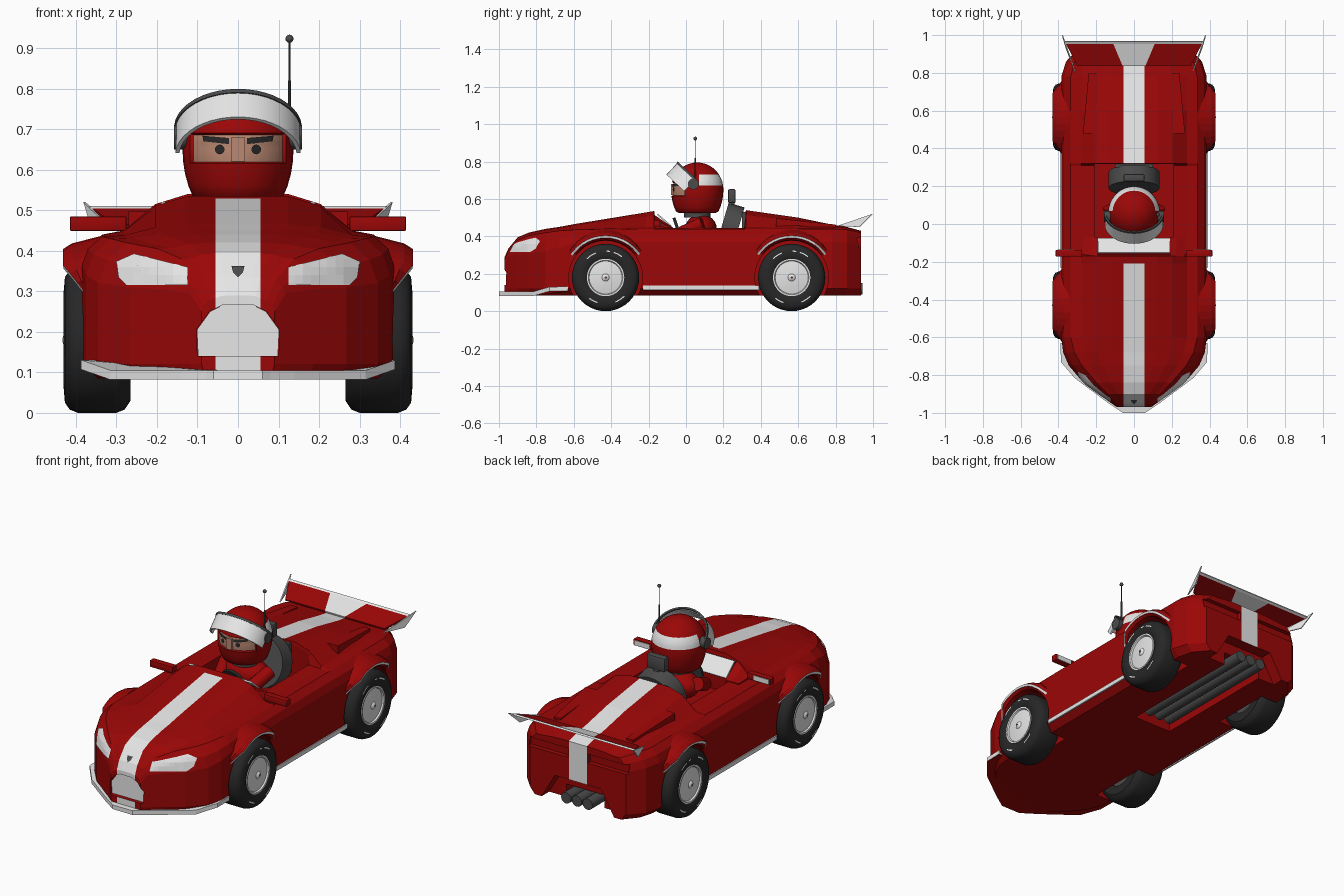
import bpy, bmesh
from math import sin, cos, pi, radians
from mathutils import Vector, Matrix
from mathutils.bvhtree import BVHTree

if "Cube" in bpy.data.objects:
    bpy.data.objects.remove(bpy.data.objects["Cube"])


def material(name, r, g, b):
    m = bpy.data.materials.new(name)
    m.use_nodes = True
    m.diffuse_color = (r, g, b, 1)
    m.node_tree.nodes["Principled BSDF"].inputs["Base Color"].default_value = (r, g, b, 1)
    return m


RED = material("racing red", .33, .002, .002)
WHITE = material("white", .8, .8, .8)
GREY = material("dark grey", .07, .07, .07)
TIRE = material("tire black", .02, .02, .02)
RIM = material("rim silver", .78, .78, .78)
SKIN = material("skin", .5, .25, .17)


def finish(name, bm, mats, smooth=False, fix=True):
    if fix:
        bmesh.ops.recalc_face_normals(bm, faces=bm.faces)
    me = bpy.data.meshes.new(name)
    bm.to_mesh(me)
    bm.free()
    for m in mats:
        me.materials.append(m)
    ob = bpy.data.objects.new(name, me)
    bpy.context.collection.objects.link(ob)
    bpy.ops.object.select_all(action='DESELECT')
    ob.select_set(True)
    bpy.context.view_layer.objects.active = ob
    if smooth:
        bpy.ops.object.shade_smooth_by_angle(angle=radians(40))
    return ob


def slice_at(bm, axis, *values):
    for v in values:
        co, no = Vector(), Vector()
        co[axis], no[axis] = v, 1
        bmesh.ops.bisect_plane(bm, geom=bm.verts[:] + bm.edges[:] + bm.faces[:], plane_co=co, plane_no=no)


def loft(bm, rings, closed=True, caps=True, mats=None):
    rows = [[bm.verts.new(p) for p in r] for r in rings]
    n = len(rows[0])
    for a, b in zip(rows, rows[1:]):
        for i in range(n if closed else n - 1):
            j = (i + 1) % n
            f = bm.faces.new((a[i], a[j], b[j], b[i]))
            f.material_index = mats[i] if mats else 0
    if caps:
        bm.faces.new(rows[0])
        bm.faces.new(rows[-1])


def solid(name, rings, mat):
    bm = bmesh.new()
    loft(bm, rings)
    return finish(name, bm, [mat])


def box(name, centre, size, mat, tilt=0, bevel=0):
    bm = bmesh.new()
    bmesh.ops.create_cube(bm, size=1)
    bmesh.ops.scale(bm, vec=size, verts=bm.verts)
    if bevel:
        bmesh.ops.bevel(bm, geom=bm.edges[:], offset=bevel, segments=2, affect='EDGES', profile=.5)
    bmesh.ops.transform(bm, matrix=Matrix.Translation(centre) @ Matrix.Rotation(radians(tilt), 4, 'X'), verts=bm.verts)
    return finish(name, bm, [mat], bevel > 0)


def rod(name, p, q, r, mat, sides=16):
    p, q = Vector(p), Vector(q)
    bm = bmesh.new()
    bmesh.ops.create_cone(bm, cap_ends=True, segments=sides, radius1=r, radius2=r, depth=(q - p).length)
    rot = (q - p).to_track_quat('Z', 'Y').to_matrix().to_4x4()
    bmesh.ops.transform(bm, matrix=Matrix.Translation((p + q) / 2) @ rot, verts=bm.verts)
    return finish(name, bm, [mat], True)


def ball(name, centre, size, mat):
    bm = bmesh.new()
    bmesh.ops.create_uvsphere(bm, u_segments=20, v_segments=12, radius=1)
    bmesh.ops.scale(bm, vec=size, verts=bm.verts)
    bmesh.ops.translate(bm, vec=centre, verts=bm.verts)
    return finish(name, bm, [mat], True)


def decal(name, outline, target, mat, lift=.004, step=.02):
    """Thin sheet wrapped on a surface from the front; outline is in x, z."""
    bm = bmesh.new()
    bm.faces.new([bm.verts.new((x, 0, z)) for x, z in outline])
    slice_at(bm, 0, *[i * step for i in range(-18, 19)])
    slice_at(bm, 2, *[i * step for i in range(4, 40)])
    for v in bm.verts:
        hit = target.ray_cast(Vector((v.co.x, -2, v.co.z)), Vector((0, 1, 0)))[0]
        if hit:
            v.co.y = hit.y - lift
    bm.normal_update()
    bmesh.ops.reverse_faces(bm, faces=[f for f in bm.faces if f.normal.y > 0])
    return finish(name, bm, [mat], fix=False)


def cut(ob, cutter):
    mod = ob.modifiers.new("cut", 'BOOLEAN')
    mod.object, mod.solver = cutter, 'EXACT'
    bpy.context.view_layer.objects.active = ob
    bpy.ops.object.modifier_apply(modifier=mod.name)
    bpy.data.objects.remove(cutter)


# Body shell: y, half width, side height, shoulder inset, shoulder height, centre height
stations = [(-.97, .09, .25, .8, .28, .29), (-.95, .118, .295, .76, .325, .335), (-.9, .188, .305, .74, .38, .395),
            (-.84, .268, .31, .74, .405, .42), (-.75, .345, .32, .8, .42, .44), (-.68, .375, .34, .84, .43, .45),
            (-.6, .385, .365, .87, .435, .465), (-.17, .385, .37, .87, .44, .535), (-.16, .385, .37, .87, .44, .445),
            (.31, .385, .37, .87, .44, .445), (.32, .385, .37, .87, .44, .54), (.6, .385, .37, .87, .44, .5),
            (.78, .385, .37, .87, .44, .463), (.86, .36, .365, .87, .437, .45), (.935, .29, .35, .87, .42, .43)]
rings = []
for y, w, zl, k, zs, zt in stations:
    half = [(w * .9, .085), (w, .12), (w, zl), (w * (.7 + .3 * k), zl + (zs - zl) * .57), (w * k, zs),
            (w * k * .84, zs + (zt - zs) * .1), (w * k * .61, zs + (zt - zs) * .75), (w * k * .37, zt)]
    rings.append([(x, y, z) for x, z in half] + [(-x, y, z) for x, z in reversed(half)])
bm = bmesh.new()
loft(bm, rings)
bmesh.ops.recalc_face_normals(bm, faces=bm.faces)
slice_at(bm, 0, -.055, .055)
slice_at(bm, 1, -.21)
for f in bm.faces:
    c = f.calc_center_median()
    if abs(c.x) < .055 and f.normal.z > -.3 and not -.21 < c.y < .32:
        f.material_index = 1
shell = BVHTree.FromBMesh(bm)
body = finish("body", bm, [RED, WHITE])

# Cockpit, pipe channel, tail notch, tail recess, grille recess and wheel wells
grille = [(-.1, .14), (.1, .14), (.103, .205), (.07, .25), (.035, .268), (-.035, .268), (-.07, .25), (-.103, .205)]
notch = [(-.24, .05), (.24, .05), (.14, .22), (-.14, .22)]
cut(body, box("cockpit_cutter", (0, .08, .53), (.42, .476, .4), RED))
cut(body, box("channel_cutter", (0, .65, .055), (.23, 1, .2), RED))
cut(body, solid("notch_cutter", [[(x, y, z) for x, z in notch] for y in (.87, 1)], RED))
cut(body, solid("grille_cutter", [[(x, y, z) for x, z in grille] for y in (-1.1, -.945)], RED))
for s in (-1, 1):
    cut(body, box("tail_cutter", (s * .18, .94, .365), (.24, .06, .05), RED))
    for y in (-.43, .565):
        cut(body, rod("well_cutter", (s * .25, y, .18), (s * .5, y, .18), .197, RED, 32))

# Nose details
solid("grille", [[(x * .985, y, z) for x, z in grille] for y in (-.949, -.943)], WHITE)
decal("hood_catch", [(0, .335), (.012, .347), (.016, .362), (-.016, .362), (-.012, .347)], shell, GREY)
for s in (-1, 1):
    lamp = [(.125, .315), (.275, .315), (.295, .335), (.3, .374), (.257, .393), (.125, .36)]
    decal("headlight", [(s * x, z) for x, z in lamp], shell, WHITE)

# Front splitter, rising at its outer ends
bm = bmesh.new()
edge = [(.06, -1), (.08, -.985), (.14, -.945), (.315, -.815), (.387, -.73), (.389, -.63)]
plan = edge + [(-x, y) for x, y in reversed(edge)]
loft(bm, [[(x, y, z + max(0, abs(x) - .315) * .35) for x, y in plan] for z in (.082, .105)])
bmesh.ops.recalc_face_normals(bm, faces=bm.faces)
for f in bm.faces:
    f.material_index = 1 if f.normal.z < -.5 else 0
finish("splitter", bm, [WHITE, RED])

# Wheels, as profiles spun about x (distance inwards from the outer side, radius)
tire = [(.16, .10), (.165, .15), (.15, .172), (.13, .18), (.035, .18), (.015, .172), (.003, .155), (0, .12), (.01, .1)]
rim = [(.02, .1), (.006, .1), (.006, .092), (.014, .088), (.008, .05), (.006, .02), (0, .014), (-.003, .004)]
inner = [(.14, .004), (.14, .105)]


def spun(name, profile, s, y, mat, closed=False, x0=.43):
    bm = bmesh.new()
    turn = [2 * pi * k / 40 for k in range(41)]
    loft(bm, [[(s * (x0 - d), y + r * cos(t), .18 + r * sin(t)) for d, r in profile] for t in turn], closed, False)
    bmesh.ops.remove_doubles(bm, verts=bm.verts, dist=.0001)
    return finish(name, bm, [mat], True)


def arc_sheet(name, s, y, x, r, width, start, stop, mat):
    bm = bmesh.new()
    turn = [radians(start + (stop - start) * k / 6) for k in range(7)]
    loft(bm, [[(s * x, y + q * cos(t), .18 + q * sin(t)) for q in (r, r + width)] for t in turn], False, False)
    return finish(name, bm, [mat])


flare = [(.36, .197), (.415, .2), (.43, .212), (.432, .224), (.41, .238), (.34, .256)]
for s in (-1, 1):
    for y in (-.43, .565):
        spun("tire", tire, s, y, TIRE, True)
        spun("wheel_rim", rim, s, y, RIM)
        spun("wheel_back", inner, s, y, GREY)
        for a, b in ((52, 72), (80, 88), (112, 135), (232, 252), (292, 315)):
            arc_sheet("tire_mark", s, y, .4305, .138, .006, a, b, WHITE)
        # Wheel arch flare with a white lip
        bm = bmesh.new()
        arch = []
        for k in range(15):
            t = radians(30 + 120 * k / 14)
            grow = min(1, sin(pi * k / 14) * 1.6)
            arch.append([(s * (min(x, .375) + max(0, x - .375) * grow), y + r * cos(t), .18 + r * sin(t))
                         for x, r in flare])
        loft(bm, arch, mats=[0, 0, 1, 0, 0, 0])
        finish("wheel_arch", bm, [RED, WHITE])
    # Sills, mirrors, cowl wings and rear deck fins
    box("side_skirt", (s * .387, .08, .125), (.008, .62, .022), WHITE)
    box("mirror", (s * .345, -.155, .467), (.14, .035, .036), RED, bevel=.004)
    box("mirror_glass", (s * .36, -.136, .467), (.09, .004, .026), WHITE)
    solid("cowl_wing", [[(s * x, -.17, .43), (s * x, -.17, z), (s * x, -.07, .447), (s * x, -.07, .43)]
                        for x, z in ((.19, .515), (.225, .49), (.27, .45))], RED)
    solid("deck_fin", [[(s * a, y, .43), (s * b, y, .43), (s * b, y, z), (s * a, y, z)]
                       for y, a, b, z in ((.48, .19, .27, .497), (.8, .20, .24, .463))], RED)

# Rear wing with a white centre and trailing edge
bm = bmesh.new()
rows = [(.84, .455, .06, .30), (.958, .495, .11, .36), (.97, .502, .115, .367)]
grid = [[bm.verts.new((x, y, z)) for x in (-w, -c, c, w)] for y, z, c, w in rows]
for j in range(2):
    for i in range(3):
        f = bm.faces.new((grid[j][i], grid[j][i + 1], grid[j + 1][i + 1], grid[j + 1][i]))
        f.material_index = int(i == 1 or j == 1)
wing = finish("rear_wing", bm, [RED, WHITE])
wing.modifiers.new("thickness", 'SOLIDIFY').thickness = .01
for s in (-1, 1):
    bm = bmesh.new()
    bm.faces.new([bm.verts.new((s * x, y, z)) for x, y, z in ((.31, .81, .455), (.376, 1, .52), (.355, .93, .45))])
    end = finish("wing_end", bm, [WHITE])
    end.modifiers.new("thickness", 'SOLIDIFY').thickness = .006

# Exhaust pipes
for x in (-.065, 0, .065):
    rod("exhaust_pipe", (x, .2, .12), (x, .945, .12), .03, GREY)

# Cockpit fittings
box("dashboard", (0, -.115, .485), (.38, .1, .008), WHITE, -41)
rod("seat_back", (0, .19, .45), (0, .275, .425), .135, GREY, 24)
box("head_pad", (0, .245, .615), (.11, .04, .075), GREY, 0, .008)
box("pad_post", (0, .25, .56), (.03, .02, .06), GREY)
box("bulkhead", (0, .315, .45), (.2, .03, .16), GREY)
rod("steering_wheel", (0, -.05, .43), (0, -.035, .435), .07, TIRE, 20)

# Driver
ball("torso", (0, .08, .44), (.13, .085, .078), RED)
rod("collar", (0, .06, .5), (0, .06, .53), .07, GREY)
for s in (-1, 1):
    rod("arm", (s * .13, .09, .47), (s * .1, -.02, .42), .035, RED)
    ball("hand", (s * .085, -.03, .42), (.03, .03, .03), SKIN)

# Helmet with a sunken face opening and a white band round the back
bm = bmesh.new()
bmesh.ops.create_uvsphere(bm, u_segments=32, v_segments=20, radius=1)
for v in bm.verts:
    height = .145 if v.co.z > 0 else .2
    v.co = Vector((v.co.x * .137, .06 + v.co.y * .14, max(.525, .65 + v.co.z * height)))
slice_at(bm, 2, .615, .69, .672, .73)
slice_at(bm, 0, -.118, .118)
slice_at(bm, 1, .07)
face = []
for f in bm.faces:
    c = f.calc_center_median()
    if c.y < .06 and abs(c.x) < .118 and .615 < c.z < .69:
        f.material_index = 2
        face.append(f)
    elif c.y > .07 and .672 < c.z < .73:
        f.material_index = 1
for f in bmesh.ops.inset_region(bm, faces=face, thickness=.003, depth=-.008)["faces"]:
    f.material_index = 0
head = BVHTree.FromBMesh(bm)
finish("helmet", bm, [RED, WHITE, SKIN], True)
for s in (-1, 1):
    decal("eye", [(s * .045 + .012 * cos(k * pi / 6), .65 + .012 * sin(k * pi / 6)) for k in range(12)], head, TIRE)
    decal("eyebrow", [(s * x, z) for x, z in ((.022, .663), (.085, .67), (.088, .684), (.022, .678))], head, TIRE)
    rod("visor_hinge", (s * .125, .04, .68), (s * .158, .04, .68), .03, GREY)
box("nose", (0, -.066, .65), (.034, .03, .06), SKIN)

# Raised visor: half band with a dark rim
lift = Matrix.Translation((0, .028, .668)) @ Matrix.Rotation(radians(-43), 4, 'X')
for name, low, high, out, mat in (("visor", -.045, .035, .155, WHITE), ("visor_rim", .035, .047, .158, GREY)):
    bm = bmesh.new()
    loft(bm, [[lift @ Vector((r * sin(t), -r * .9 * cos(t), z)) for r, z in
               ((out, low), (out, high), (out - .01, high), (out - .01, low))]
              for t in [radians(-86 + 172 * k / 20) for k in range(21)]])
    finish(name, bm, [mat], True)

# Antenna
rod("antenna_base", (.127, .05, .68), (.127, .05, .82), .004, GREY, 8)
rod("antenna", (.127, .05, .82), (.127, .05, .92), .002, GREY, 8)
ball("antenna_tip", (.127, .05, .923), (.01, .01, .01), GREY)
